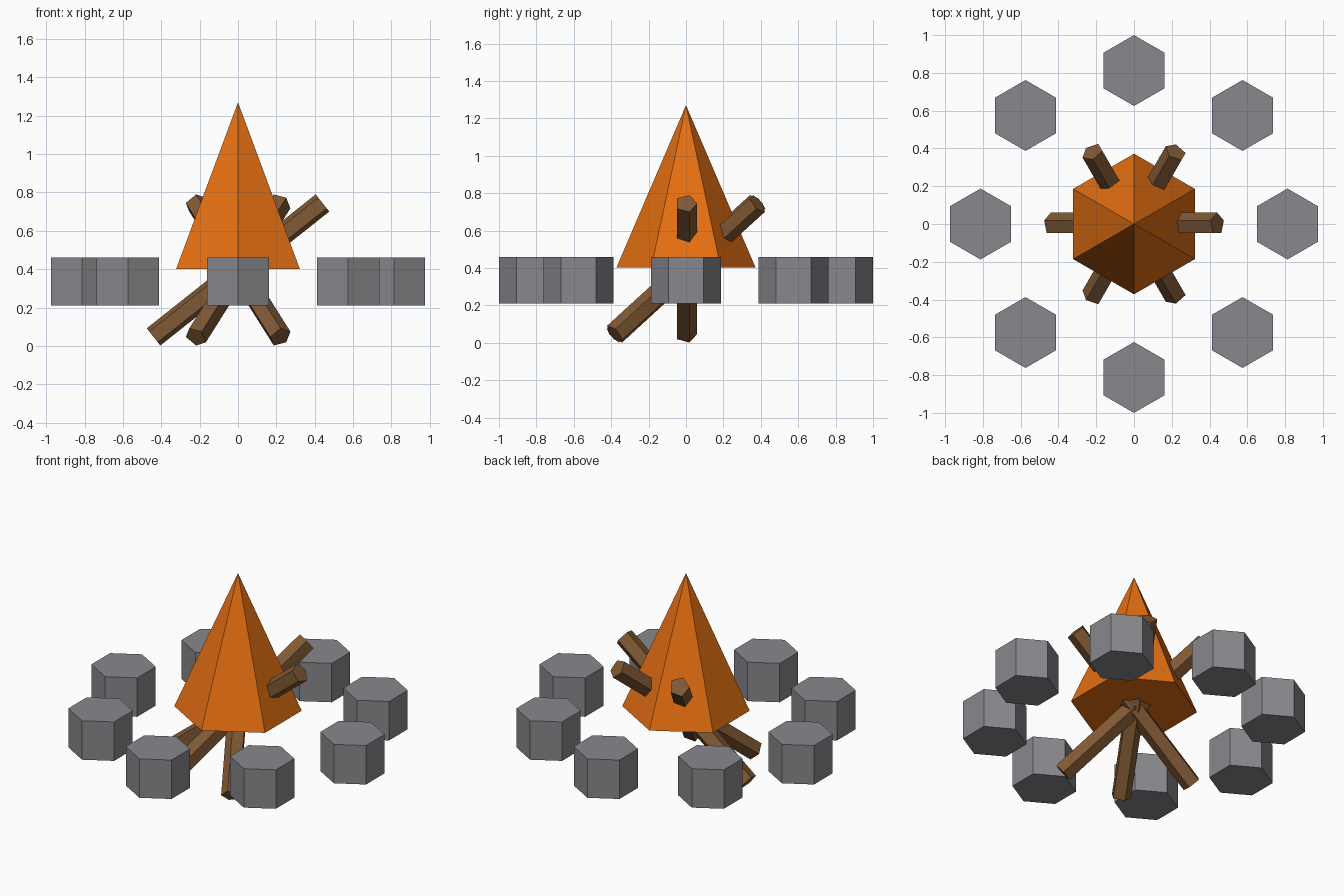
import bpy
from math import radians, cos, sin, pi

cube = bpy.data.objects.get("Cube")
if cube:
    bpy.data.objects.remove(cube, do_unlink=True)


def make_material(name, color):
    mat = bpy.data.materials.new(name)
    mat.use_nodes = True
    mat.diffuse_color = (*color, 1)
    bsdf = next(n for n in mat.node_tree.nodes if n.type == 'BSDF_PRINCIPLED')
    bsdf.inputs["Base Color"].default_value = (*color, 1)
    return mat


stone_grey = make_material("stone grey", (0.25, 0.245, 0.265))
bark_brown = make_material("bark brown", (0.22, 0.1, 0.035))
flame_orange = make_material("flame orange", (0.78, 0.16, 0.006))


def finish(name, mat):
    obj = bpy.context.object
    obj.name = obj.data.name = name
    obj.data.materials.append(mat)


# Ring of hexagonal stones, all facing the same way
RING, STONE_R = 0.8125, 0.1875
for i in range(8):
    a = i * pi / 4
    bpy.ops.mesh.primitive_cylinder_add(
        vertices=6, radius=STONE_R, depth=0.25,
        location=(RING * cos(a), RING * sin(a), 0.335))
    finish(f"stone_{i + 1}", stone_grey)

# Three leaning five-sided logs crossing at the middle
for i in range(3):
    bpy.ops.mesh.primitive_cylinder_add(
        vertices=5, radius=0.06, depth=1.124, location=(0, 0, 0.396),
        rotation=(0, radians(51.6), i * pi / 3))
    finish(f"log_{i + 1}", bark_brown)

# Six-sided flame
bpy.ops.mesh.primitive_cone_add(
    vertices=6, radius1=0.372, radius2=0, depth=0.868, location=(0, 0, 0.836))
finish("flame", flame_orange)
